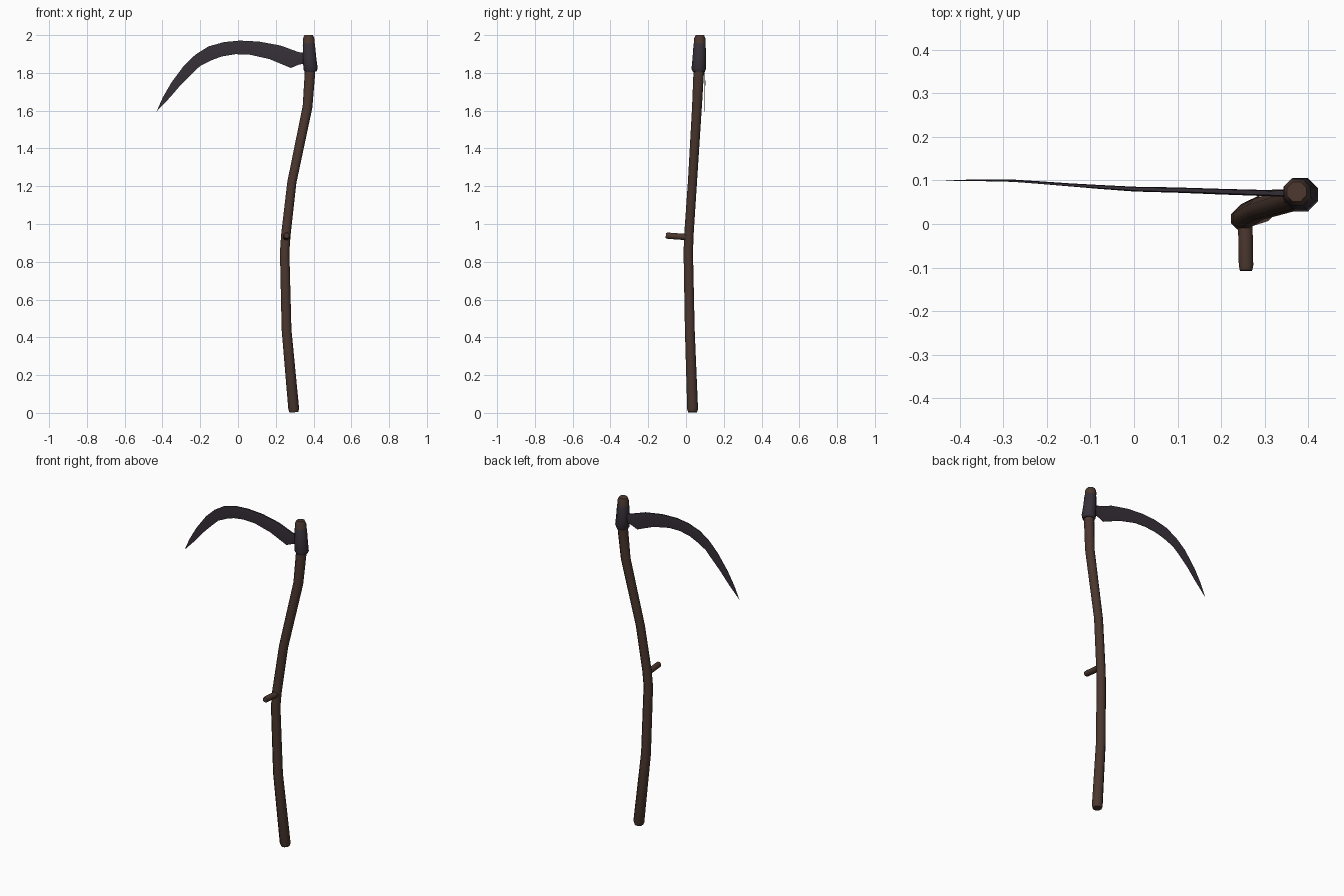
import bpy, bmesh, math
from mathutils import Vector


def material(name, rgb):
    m = bpy.data.materials.new(name)
    m.diffuse_color = (*rgb, 1)
    return m


WOOD = material("dark brown wood", (0.070, 0.038, 0.028))
IRON = material("dark iron", (0.038, 0.029, 0.040))


def skin(name, rings, mat, angle):
    """Join equal-length point rings into a capped solid."""
    bm = bmesh.new()
    vs = [[bm.verts.new(p) for p in r] for r in rings]
    n = len(vs[0])
    for a, b in zip(vs, vs[1:]):
        for i in range(n):
            j = (i + 1) % n
            bm.faces.new((a[i], a[j], b[j], b[i]))
    bm.faces.new(vs[0])
    bm.faces.new(vs[-1])
    bmesh.ops.recalc_face_normals(bm, faces=bm.faces)
    me = bpy.data.meshes.new(name)
    bm.to_mesh(me)
    bm.free()
    me.materials.append(mat)
    ob = bpy.data.objects.new(name, me)
    bpy.context.collection.objects.link(ob)
    bpy.ops.object.select_all(action='DESELECT')
    ob.select_set(True)
    bpy.context.view_layer.objects.active = ob
    bpy.ops.object.shade_smooth_by_angle(angle=math.radians(angle))
    return ob


def tube(name, path, mat, sides=8, ref=(1, 0, 0), angle=50):
    """Sweep a polygon along (x, y, z, radius) points."""
    pts = [Vector(p[:3]) for p in path]
    rings = []
    for k, p in enumerate(pts):
        t = (pts[min(k + 1, len(pts) - 1)] - pts[max(k - 1, 0)]).normalized()
        u = (Vector(ref) - t * t.dot(Vector(ref))).normalized()
        v = t.cross(u)
        r = path[k][3]
        rings.append([p + r * (math.cos(a) * u + math.sin(a) * v)
                      for a in ((i + 0.5) * math.tau / sides for i in range(sides))])
    return skin(name, rings, mat, angle)


# Crooked wooden shaft
tube("shaft", [
    (0.296, 0.035, 0.003, 0.025), (0.295, 0.035, 0.020, 0.031),
    (0.257, 0.020, 0.440, 0.028), (0.247, 0.012, 0.850, 0.027),
    (0.253, 0.015, 0.940, 0.027), (0.285, 0.034, 1.220, 0.026),
    (0.368, 0.058, 1.620, 0.028), (0.381, 0.067, 1.800, 0.030),
    (0.374, 0.073, 1.980, 0.033), (0.373, 0.074, 2.000, 0.024)], WOOD)

# Peg grip sticking out to the front
tube("grip", [
    (0.255, 0.015, 0.930, 0.018), (0.257, -0.095, 0.938, 0.018),
    (0.257, -0.107, 0.939, 0.015)], WOOD)

# Iron collar around the shaft top
tube("collar", [
    (0.385, 0.067, 1.805, 0.033), (0.384, 0.067, 1.822, 0.041),
    (0.379, 0.070, 1.880, 0.038), (0.375, 0.072, 1.950, 0.035),
    (0.374, 0.072, 1.962, 0.030)], IRON)

# Curved blade: spine x, z, edge x, z, depth y, spine thickness
sections = [
    (0.375, 1.905, 0.375, 1.850, 0.071, 0.020),
    (0.330, 1.908, 0.325, 1.845, 0.071, 0.016),
    (0.315, 1.912, 0.280, 1.826, 0.071, 0.014),
    (0.225, 1.945, 0.167, 1.873, 0.074, 0.013),
    (0.110, 1.966, 0.060, 1.897, 0.078, 0.012),
    (0.010, 1.971, -0.015, 1.899, 0.080, 0.011),
    (-0.075, 1.963, -0.087, 1.887, 0.085, 0.009),
    (-0.156, 1.940, -0.140, 1.867, 0.090, 0.007),
    (-0.225, 1.897, -0.200, 1.837, 0.095, 0.006),
    (-0.285, 1.840, -0.245, 1.795, 0.099, 0.005),
    (-0.352, 1.750, -0.300, 1.740, 0.100, 0.004),
    (-0.398, 1.670, -0.362, 1.668, 0.100, 0.003),
    (-0.431, 1.596, -0.427, 1.600, 0.099, 0.001)]
rings = []
for sx, sz, ex, ez, y, t in sections:
    s, e = Vector((sx, y, sz)), Vector((ex, y, ez))
    d = Vector((0, t / 2, 0))
    m = s.lerp(e, 0.35)
    rings.append([s + d * 0.7, m + d, e + d * 0.25,
                  e - d * 0.25, m - d, s - d * 0.7])
skin("blade", rings, IRON, 40)
